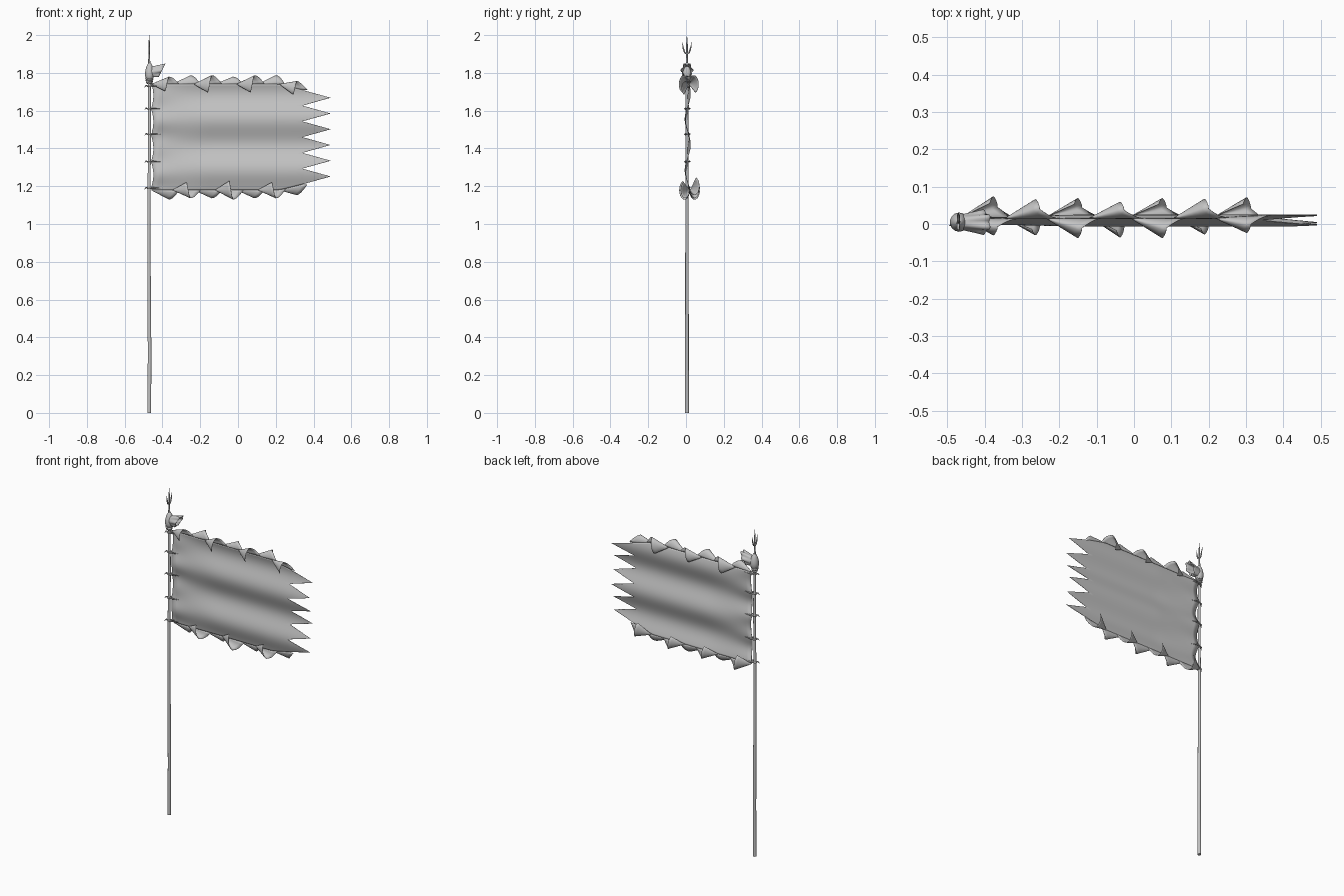
import bpy, bmesh, math
from mathutils import Vector

cube = bpy.data.objects.get("Cube")
if cube:
    bpy.data.objects.remove(cube, do_unlink=True)

grey = bpy.data.materials.new("plain grey")
grey.use_nodes = True
grey.diffuse_color = (0.55, 0.55, 0.55, 1)
grey.node_tree.nodes["Principled BSDF"].inputs["Base Color"].default_value = (0.55, 0.55, 0.55, 1)

PX, PY = -0.47, 0.005        # pole axis
LEFT, RIGHT = -0.46, 0.34    # cloth body
LOW, HIGH = 1.18, 1.74
SPIKES, STEP = 6, 0.113
TIES = [1.19, 1.33, 1.475, 1.61, 1.73]


def finish(obj, angle=50):
    obj.data.materials.clear()
    obj.data.materials.append(grey)
    bpy.ops.object.select_all(action="DESELECT")
    obj.select_set(True)
    bpy.context.view_layer.objects.active = obj
    bpy.ops.object.shade_smooth_by_angle(angle=math.radians(angle))
    return obj


def surface(name, rows, cols, point, closed=False, thickness=0.0):
    """Grid of quads whose corners come from point(u, v)."""
    bm = bmesh.new()
    n = cols if closed else cols + 1
    grid = [[bm.verts.new(point(i / rows, j / cols)) for j in range(n)] for i in range(rows + 1)]
    for i in range(rows):
        for j in range(cols):
            k = (j + 1) % n
            bm.faces.new((grid[i][j], grid[i][k], grid[i + 1][k], grid[i + 1][j]))
    bmesh.ops.remove_doubles(bm, verts=bm.verts, dist=0.0003)
    bmesh.ops.recalc_face_normals(bm, faces=bm.faces)
    mesh = bpy.data.meshes.new(name)
    bm.to_mesh(mesh)
    bm.free()
    obj = bpy.data.objects.new(name, mesh)
    bpy.context.collection.objects.link(obj)
    finish(obj)
    if thickness:
        mod = obj.modifiers.new("thickness", "SOLIDIFY")
        mod.thickness = thickness
        mod.offset = 0
    return obj


def tube(name, points, radii, sides=2):
    """Round rod through the points with a radius at each."""
    curve = bpy.data.curves.new(name, "CURVE")
    curve.dimensions = "3D"
    curve.bevel_depth = 1.0
    curve.bevel_resolution = sides
    curve.use_fill_caps = True
    spline = curve.splines.new("POLY")
    spline.points.add(len(points) - 1)
    for p, co, r in zip(spline.points, points, radii):
        p.co = (*co, 1)
        p.radius = r
    obj = bpy.data.objects.new(name, curve)
    bpy.context.collection.objects.link(obj)
    bpy.ops.object.select_all(action="DESELECT")
    obj.select_set(True)
    bpy.context.view_layer.objects.active = obj
    bpy.ops.object.convert(target="MESH")
    return finish(bpy.context.object)


def edge_z(x, top):
    """Height of the cloth's upper or lower edge, drawn in at the free end."""
    pinch = 0.03 * min(max((x - 0.22) / 0.12, 0), 1)
    return HIGH - pinch if top else LOW + pinch


def cloth_y(x, z):
    """Soft horizontal folds that deepen away from the pole."""
    s = min(max((x - LEFT) / 0.3, 0), 1)
    fold = math.cos((z - 1.42) / 0.27 * math.tau)
    pucker = 0.006 * (1 - s) ** 3 * math.cos((z - 1.19) / 0.14 * math.tau)
    return 0.009 + (0.006 + 0.009 * s) * fold + pucker


# Flag cloth with pointed free end
def cloth_point(u, v):
    tooth = 1 - abs(((v * SPIKES) % 1) * 2 - 1)
    scallop = 0.012 * abs(math.sin((LOW + v * (HIGH - LOW) - 1.19) / 0.14 * math.pi))
    if u <= 0.75:
        x = LEFT + scallop * (1 - u / 0.75) + (RIGHT - LEFT) * u / 0.75
    else:
        x = RIGHT + 0.15 * tooth * (u - 0.75) / 0.25
    z0, z1 = edge_z(x, False), edge_z(x, True)
    z = z0 + (z1 - z0) * v
    return x, cloth_y(x, z), z


surface("flag_cloth", 32, 72, cloth_point, thickness=0.002)


# Rolled torn flaps along the upper and lower edges
def flap(name, start, top, side, size):
    up = 1 if top else -1

    def point(u, v):
        ang = v * math.radians(250)
        x = start + u * (0.15 - 0.055 * min(v * 2.8, 1) - 0.035 * max(v - 0.4, 0))
        z0 = edge_z(x, top)
        r = size * u
        y = cloth_y(x, z0) + side * r * (1 - math.cos(ang))
        return x, y, z0 + up * r * 1.8 * math.sin(ang)

    surface(name, 6, 14, point, thickness=0.0015)


for i in range(7):
    side = -1 if i % 2 == 0 else 1
    size = 0.026 if i % 3 else 0.022
    flap(f"upper_flap_{i + 1}", LEFT + STEP * i, True, side, size)
    flap(f"lower_flap_{i + 1}", LEFT + STEP * i, False, -side, 0.05 - size)

# Slender wavering pole
heights = [0, 0.3, 0.6, 0.9, 1.2, 1.5, 1.8]
tube("pole", [(PX + 0.002 * math.sin(h * 5), PY, h) for h in heights],
     [0.0105 - 0.0018 * h for h in heights], 3)

# Ties holding the cloth to the pole
for i, z in enumerate(TIES):
    bpy.ops.mesh.primitive_torus_add(location=(PX, PY, z), major_radius=0.0105, minor_radius=0.004,
                                     major_segments=14, minor_segments=6)
    bpy.context.object.name = f"tie_ring_{i + 1}"
    finish(bpy.context.object)
    for s in (-1, 1):
        tube(f"tie_strap_{i + 1}", [(PX, PY + s * 0.011, z), (-0.45, 0.008 + s * 0.012, z + 0.002),
                                    (-0.41, cloth_y(-0.41, z) + s * 0.002, z)], [0.004, 0.004, 0.001], 1)
    tube(f"tie_end_{i + 1}", [(PX - 0.009, PY, z), (PX - 0.017, PY - 0.006, z + 0.004),
                              (PX - 0.024, PY - 0.01, z - 0.006)], [0.004, 0.0035, 0.001], 1)

# Finial bulb
bpy.ops.mesh.primitive_uv_sphere_add(segments=14, ring_count=9, location=(PX + 0.002, PY, 1.806))
bulb = bpy.context.object
bulb.name = "finial_bulb"
for v in bulb.data.vertices:
    taper = 1 - 0.28 * v.co.z
    v.co = Vector((v.co.x * 0.024 * taper, v.co.y * 0.025 * taper, v.co.z * 0.05))
finish(bulb)


# Fluted mouth flaring from the finial
def mouth_point(u, v):
    a = v * math.tau
    flute = 1 + 0.16 * u * math.cos(a * 6)
    h = (0.028 + 0.006 * u) * flute * math.sin(a)
    w = (0.018 + 0.011 * u) * flute * math.cos(a)
    return PX + 0.068 * u + 0.5 * h * u, PY + w, 1.803 + 0.011 * u + h


surface("finial_mouth", 5, 36, mouth_point, closed=True, thickness=0.002)

# Knotted collar under the finial
for i in range(3):
    bpy.ops.mesh.primitive_torus_add(location=(PX, PY, 1.748 + 0.01 * i), rotation=(0.25 * (i - 1), 0.2, 0),
                                     major_radius=0.012 + 0.002 * i, minor_radius=0.006,
                                     major_segments=16, minor_segments=6)
    bpy.context.object.name = f"collar_{i + 1}"
    finish(bpy.context.object)

# Three-pronged tip
tube("centre_prong", [(PX, PY, 1.84), (PX, PY, 1.9), (PX, PY, 1.95), (PX, PY, 2.0)],
     [0.006, 0.0045, 0.0045, 0.0005])
for s, label in ((-1, "front"), (1, "back")):
    tube(f"{label}_prong", [(PX, PY, 1.9), (PX, PY + s * 0.012, 1.908), (PX, PY + s * 0.018, 1.925),
                            (PX, PY + s * 0.026, 1.963)], [0.004, 0.004, 0.004, 0.0005])
